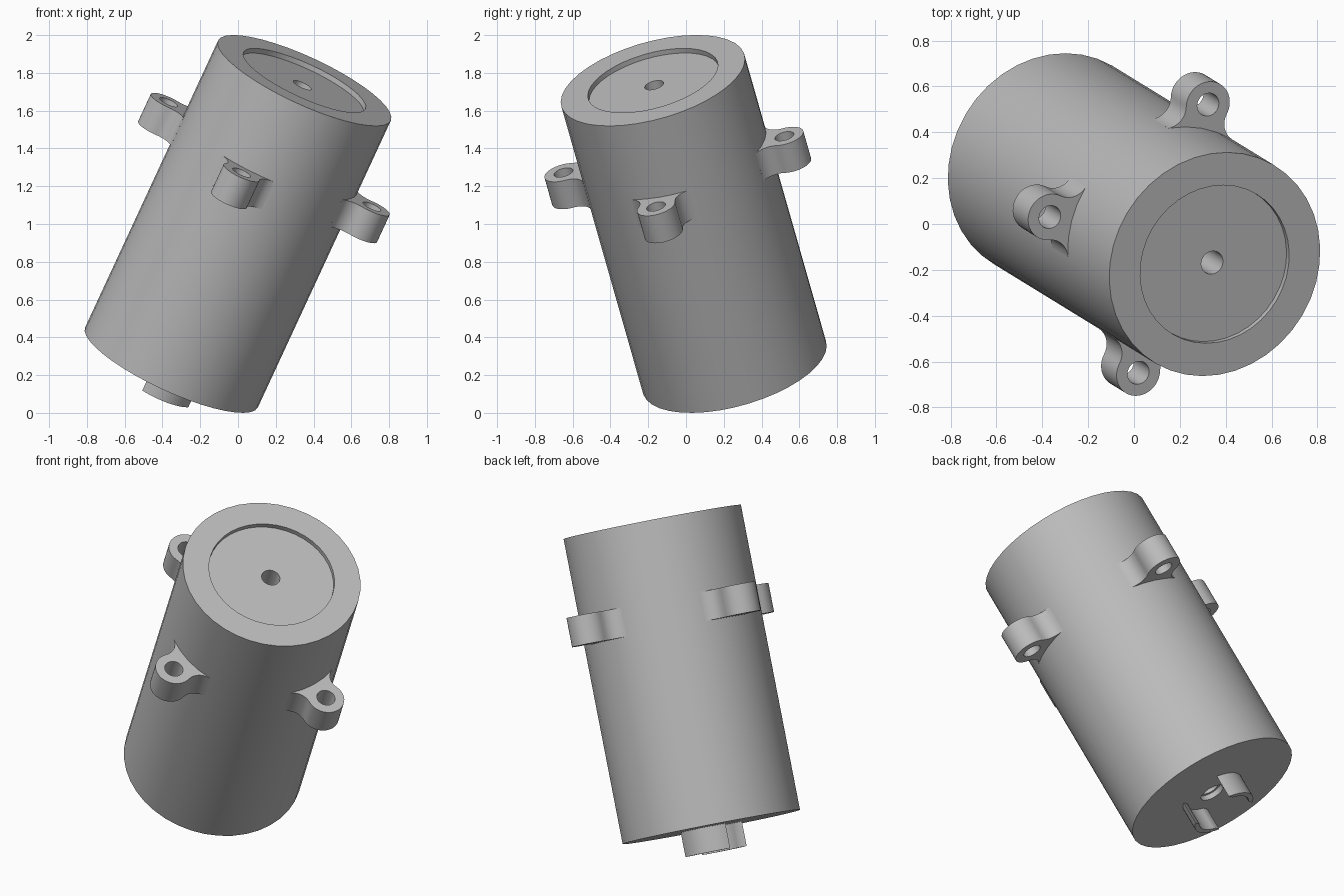
import bpy, bmesh, math
from mathutils import Matrix, Vector

cube = bpy.data.objects.get("Cube")
if cube:
    bpy.data.objects.remove(cube, do_unlink=True)

grey = bpy.data.materials.new("plain_grey")
grey.use_nodes = True
GREY = (0.5, 0.5, 0.5, 1)
grey.diffuse_color = GREY
grey.node_tree.nodes["Principled BSDF"].inputs["Base Color"].default_value = GREY

# Tilted frame of the whole canister, origin at the centre of its base
axis = Vector((0.407, -0.25, 0.878)).normalized()
side = Vector((0.88, -0.155, -0.45))
side = (side - axis * side.dot(axis)).normalized()
frame = Matrix((side, axis.cross(side), axis)).transposed().to_4x4()
frame.translation = (-0.352, 0.257, 0.241)

RADIUS, LENGTH = 0.504, 1.729


def finish(name, mesh, turn=0.0):
    mesh.materials.clear()
    mesh.materials.append(grey)
    obj = bpy.data.objects.new(name, mesh)
    bpy.context.collection.objects.link(obj)
    obj.matrix_world = frame @ Matrix.Rotation(turn, 4, 'Z')
    bpy.ops.object.select_all(action='DESELECT')
    obj.select_set(True)
    bpy.context.view_layer.objects.active = obj
    bpy.ops.object.shade_smooth_by_angle(angle=math.radians(35))
    return obj


def arc(cx, cy, r, start, end, steps):
    return [(cx + r * math.cos(start + (end - start) * i / steps),
             cy + r * math.sin(start + (end - start) * i / steps))
            for i in range(steps + 1)]


def lathe(name, profile, segments):
    bm = bmesh.new()
    rings = []
    for i in range(segments):
        a = math.tau * i / segments
        rings.append([bm.verts.new((r * math.cos(a), r * math.sin(a), z))
                      for r, z in profile])
    n = len(profile)
    for i in range(segments):
        p, q = rings[i], rings[(i + 1) % segments]
        for j in range(n):
            k = (j + 1) % n
            bm.faces.new((p[j], q[j], q[k], p[k]))
    bmesh.ops.recalc_face_normals(bm, faces=bm.faces)
    mesh = bpy.data.meshes.new(name)
    bm.to_mesh(mesh)
    bm.free()
    return finish(name, mesh)


def plate(name, outlines, low, high, turn):
    # Extrude flat outlines; later outlines are holes
    curve = bpy.data.curves.new(name + "_outline", 'CURVE')
    curve.dimensions = '2D'
    curve.fill_mode = 'BOTH'
    curve.extrude = (high - low) / 2
    for points in outlines:
        spline = curve.splines.new('POLY')
        spline.points.add(len(points) - 1)
        for p, (x, y) in zip(spline.points, points):
            p.co = (x, y, 0, 1)
        spline.use_cyclic_u = True
    temp = bpy.data.objects.new(name + "_temp", curve)
    bpy.context.collection.objects.link(temp)
    bpy.context.view_layer.update()
    deps = bpy.context.evaluated_depsgraph_get()
    mesh = bpy.data.meshes.new_from_object(temp.evaluated_get(deps))
    bpy.data.objects.remove(temp, do_unlink=True)
    bm = bmesh.new()
    bm.from_mesh(mesh)
    bmesh.ops.remove_doubles(bm, verts=bm.verts, dist=0.0001)
    bmesh.ops.recalc_face_normals(bm, faces=bm.faces)
    bmesh.ops.translate(bm, verts=bm.verts, vec=(0, 0, (low + high) / 2))
    bm.to_mesh(mesh)
    bm.free()
    return finish(name, mesh, turn)


# Body with a shallow round recess on top and a bore down the axis
floor = LENGTH - 0.028
lathe("body", [(0.07, 0), (RADIUS, 0), (RADIUS, LENGTH), (0.356, LENGTH),
               (0.356, floor), (0.052, floor), (0.052, 0.03), (0.07, 0.03)], 40)

# Four mounting lugs, each an eye blended into the body by fillets
EYE, EYE_R, FILLET = 0.612, 0.104, 0.09
reach, gap = RADIUS + FILLET, EYE_R + FILLET
spread = math.acos((reach ** 2 + EYE ** 2 - gap ** 2) / (2 * reach * EYE))
fx, fy = reach * math.cos(spread), reach * math.sin(spread)
to_eye = math.atan2(-fy, EYE - fx)
to_body = spread - math.pi
fillet = arc(fx, fy, FILLET, to_eye, to_body, 8)
eye_angle = math.atan2(fy, fx - EYE)
half = arc(EYE, 0, EYE_R, 0, eye_angle, 12) + fillet[1:] + [(RADIUS - 0.05, 0.1)]
lug_outline = half + [(x, -y) for x, y in reversed(half[1:])]
hole = arc(EYE, 0, 0.052, 0, math.tau, 24)[:-1]
for i, name in enumerate(("left", "back", "right", "front")):
    plate(name + "_lug", [lug_outline, hole], 1.119, 1.284, i * math.pi / 2)

# Slotted collar under the base: two facing curved walls
OUTER, INNER, SLOT = 0.185, 0.155, 0.125
out_a, in_a = math.acos(SLOT / OUTER), math.acos(SLOT / INNER)
wall = arc(0, 0, OUTER, -out_a, out_a, 14) + arc(0, 0, INNER, in_a, -in_a, 12)
for i, name in enumerate(("first", "second")):
    turn = math.radians(28 + 90 + 180 * i)
    plate(name + "_collar_wall", [wall], -0.14, 0.01, turn)
